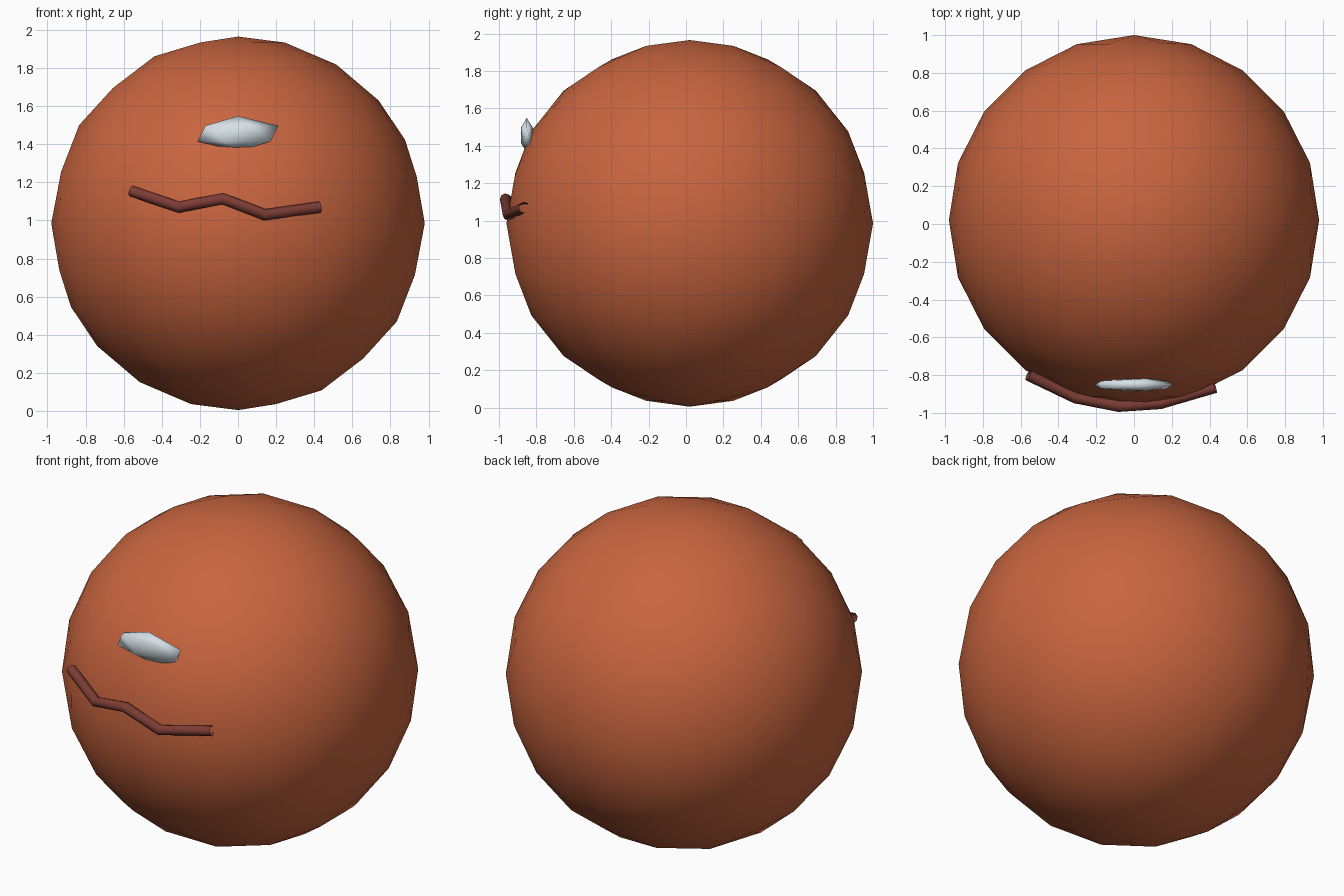
import bpy

cube = bpy.data.objects.get("Cube")
if cube:
    bpy.data.objects.remove(cube, do_unlink=True)


def make_material(name, rgb):
    mat = bpy.data.materials.new(name)
    mat.use_nodes = True
    color = (*rgb, 1.0)
    mat.diffuse_color = color
    mat.node_tree.nodes["Principled BSDF"].inputs["Base Color"].default_value = color
    return mat


def ball(name, subdivisions, centre, scale, mat):
    bpy.ops.mesh.primitive_ico_sphere_add(subdivisions=subdivisions, radius=1, location=centre)
    obj = bpy.context.object
    obj.name = name
    obj.scale = scale
    bpy.ops.object.transform_apply(location=False, rotation=False, scale=True)
    bpy.ops.object.shade_smooth()
    obj.data.materials.append(mat)
    return obj


orange = make_material("burnt orange", (0.58, 0.13, 0.05))
white = make_material("pale white", (0.67, 0.75, 0.80))
brown = make_material("dark red brown", (0.20, 0.045, 0.035))

# Round body
ball("body", 3, (0, 0.02, 0.985), (0.98, 0.98, 0.98), orange)

# Flat faceted eye, partly sunk into the body
ball("eye", 1, (0, -0.851, 1.456), (0.237, 0.038, 0.092), white)

# Wavy mouth: an open-ended tube along a bent path
path = [(-0.56, -0.80, 1.155), (-0.31, -0.92, 1.07), (-0.08, -0.965, 1.115),
        (0.14, -0.95, 1.03), (0.43, -0.865, 1.07)]
curve = bpy.data.curves.new("mouth", "CURVE")
curve.dimensions = "3D"
curve.bevel_depth = 0.03
curve.bevel_resolution = 2
spline = curve.splines.new("POLY")
spline.points.add(len(path) - 1)
for point, co in zip(spline.points, path):
    point.co = (*co, 1)
spline.use_smooth = True
curve.materials.append(brown)
mouth = bpy.data.objects.new("mouth", curve)
bpy.context.collection.objects.link(mouth)
